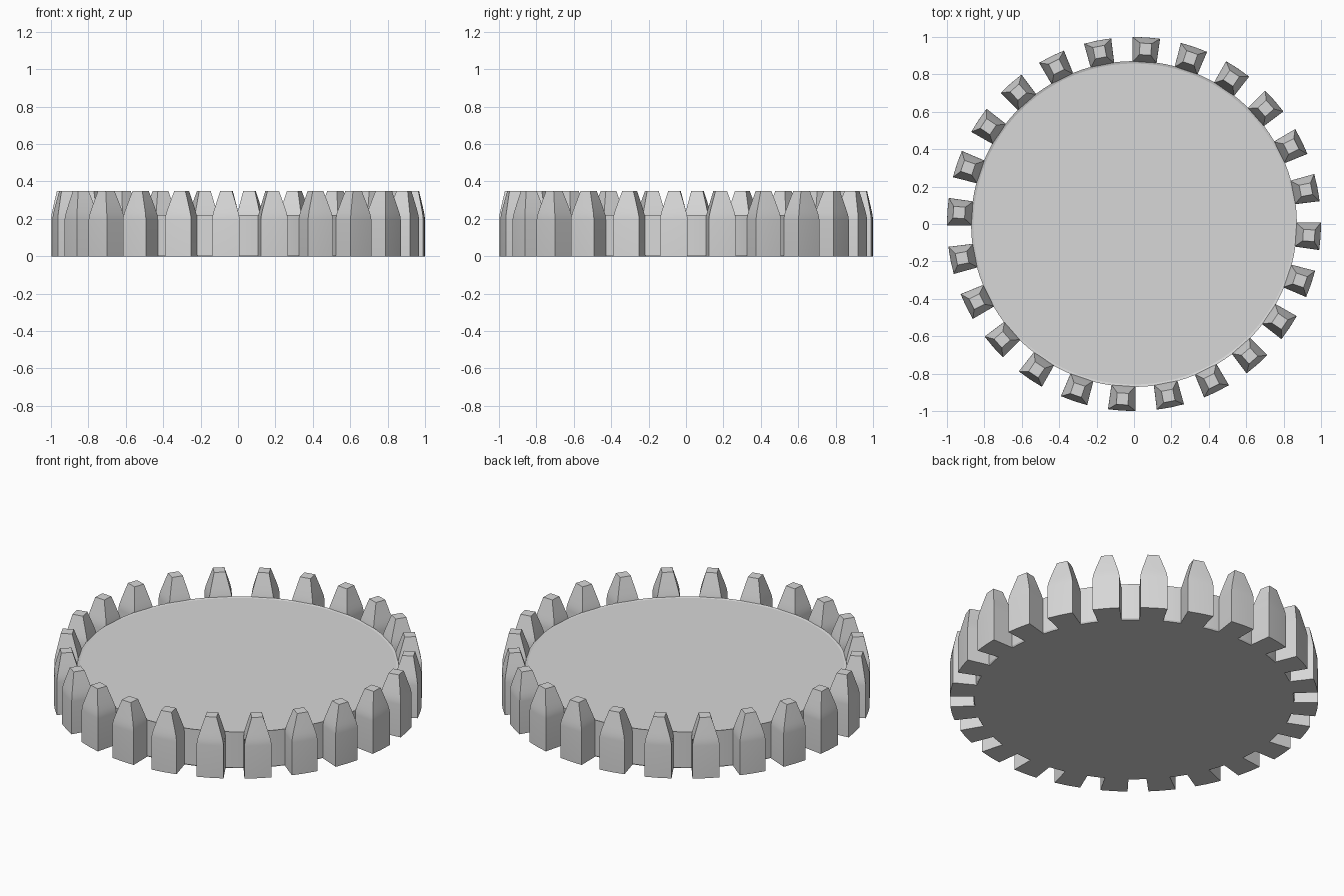
import bpy, bmesh, math

if "Cube" in bpy.data.objects:
    bpy.data.objects.remove(bpy.data.objects["Cube"])

TEETH = 24
OFFSET = math.radians(-3.75)
HALF_ANGLE = math.radians(4.25)
R_IN, R_OUT = 0.866, 1.0
TIP_R, TIP_HALF = 0.937, 0.031

grey = bpy.data.materials.new("light_grey")
grey.diffuse_color = (0.68, 0.68, 0.68, 1)
grey.use_nodes = True
grey.node_tree.nodes["Principled BSDF"].inputs["Base Color"].default_value = grey.diffuse_color


def finish(bm, name, angle):
    bmesh.ops.recalc_face_normals(bm, faces=bm.faces)
    mesh = bpy.data.meshes.new(name)
    bm.to_mesh(mesh)
    bm.free()
    mesh.materials.append(grey)
    obj = bpy.data.objects.new(name, mesh)
    bpy.context.collection.objects.link(obj)
    bpy.ops.object.select_all(action='DESELECT')
    obj.select_set(True)
    bpy.context.view_layer.objects.active = obj
    bpy.ops.object.shade_smooth_by_angle(angle=math.radians(angle))
    return obj


def loft(bm, rings):
    """Join closed rings of points into a capped solid."""
    loops = [[bm.verts.new(p) for p in ring] for ring in rings]
    for a, b in zip(loops, loops[1:]):
        for i in range(len(a)):
            j = (i + 1) % len(a)
            bm.faces.new((a[i], a[j], b[j], b[i]))
    bm.faces.new(loops[0][::-1])
    bm.faces.new(loops[-1])


# Drum: round core with a very shallow dished top
bm = bmesh.new()
profile = [(0.866, 0.0), (0.871, 0.008), (0.871, 0.22), (0.858, 0.216)]
steps = 96
loft(bm, [[(r * math.cos(2 * math.pi * i / steps),
            r * math.sin(2 * math.pi * i / steps), z) for i in range(steps)]
          for r, z in profile])
finish(bm, "drum", 12)


# Tooth: wedge body with a curved shoulder narrowing to a small flat tip
def tooth_ring(z, t):
    base = [(R_IN * math.cos(a), R_IN * math.sin(a)) for a in (HALF_ANGLE, -HALF_ANGLE)]
    base += [(R_OUT * math.cos(a), R_OUT * math.sin(a)) for a in (-HALF_ANGLE, 0, HALF_ANGLE)]
    h = TIP_HALF
    tip = [(TIP_R - h, h), (TIP_R - h, -h), (TIP_R + h, -h), (TIP_R + h, 0), (TIP_R + h, h)]
    return [(b[0] + (c[0] - b[0]) * t, b[1] + (c[1] - b[1]) * t, z)
            for b, c in zip(base, tip)]


layers = [(0.0, 0.0), (0.195, 0.0), (0.215, 0.06), (0.235, 0.17),
          (0.26, 0.34), (0.30, 0.63), (0.35, 1.0)]
bm = bmesh.new()
loft(bm, [tooth_ring(z, t) for z, t in layers])
tooth = finish(bm, "tooth", 30)
tooth.rotation_euler.z = OFFSET

# Remaining teeth spaced evenly around the drum
for i in range(1, TEETH):
    copy = tooth.copy()
    copy.name = f"tooth_{i + 1}"
    copy.rotation_euler.z = OFFSET + 2 * math.pi * i / TEETH
    bpy.context.collection.objects.link(copy)
